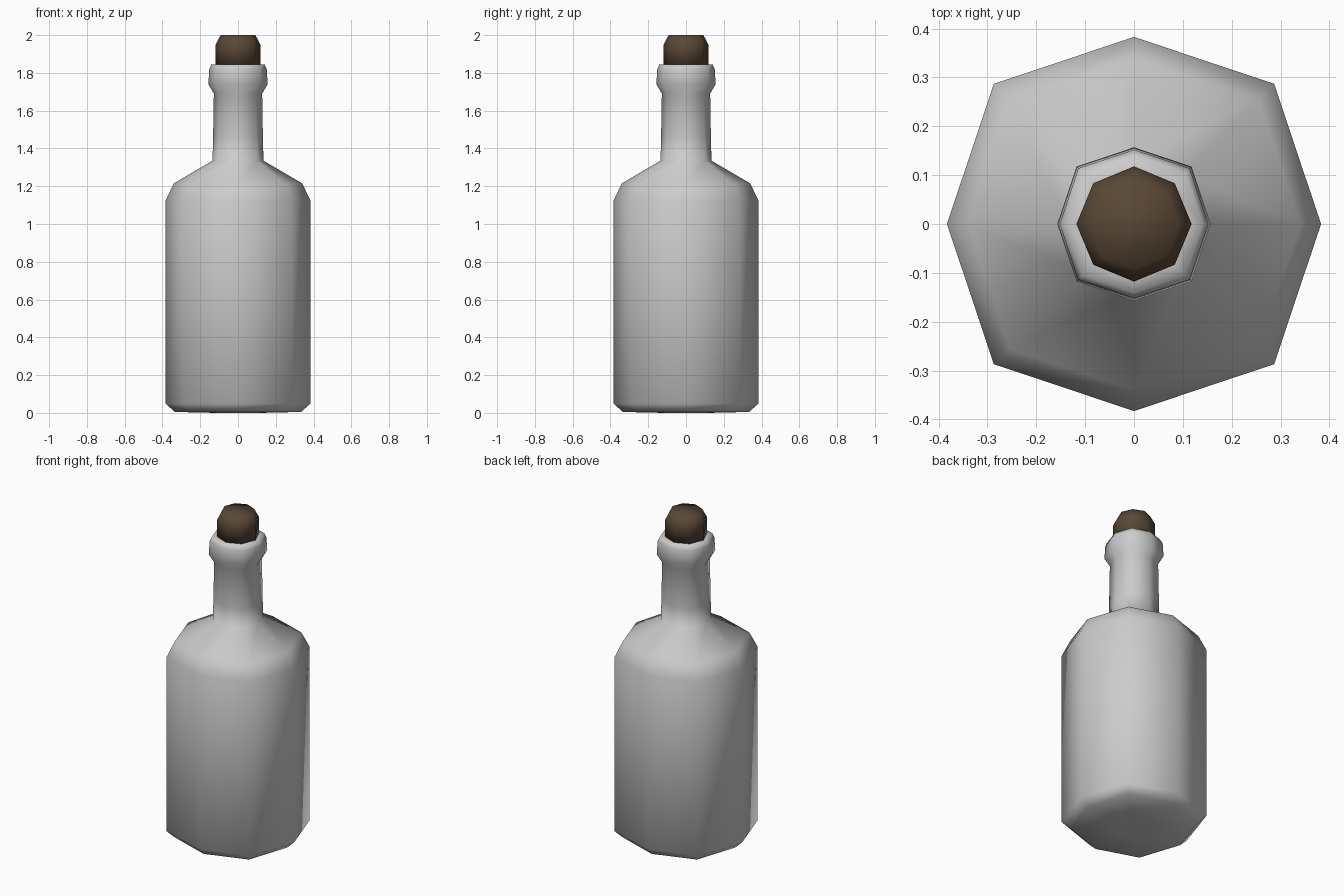
import bpy, bmesh, math

if "Cube" in bpy.data.objects:
    bpy.data.objects.remove(bpy.data.objects["Cube"])

def lathe(name, profile, diagonal):
    """Eight-sided closed solid; diagonal scales the corner vertices' radius."""
    bm = bmesh.new()
    rings = []
    for r, z in profile:
        ring = []
        for i in range(8):
            a = i * math.pi / 4
            k = r * (diagonal if i % 2 else 1)
            ring.append(bm.verts.new((k * math.cos(a), k * math.sin(a), z)))
        rings.append(ring)
    for lo, hi in zip(rings, rings[1:]):
        for i in range(8):
            j = (i + 1) % 8
            bm.faces.new((lo[i], lo[j], hi[j], hi[i]))
    bm.faces.new(rings[0][::-1])
    bm.faces.new(rings[-1])
    for f in bm.faces:
        f.smooth = True
    me = bpy.data.meshes.new(name)
    bm.to_mesh(me)
    bm.free()
    ob = bpy.data.objects.new(name, me)
    bpy.context.collection.objects.link(ob)
    return ob

# Glass body, shoulder, neck and lip
lathe("bottle", [(0.12, 0.0), (0.335, 0.005), (0.383, 0.05), (0.383, 1.125),
                 (0.34, 1.215), (0.135, 1.335), (0.132, 1.45), (0.128, 1.69),
                 (0.157, 1.74), (0.152, 1.82), (0.141, 1.845), (0.105, 1.845)], 1.06)

# Cork stopper
cork = lathe("cork", [(0.118, 1.842), (0.118, 1.95), (0.092, 2.0)], 1.0)
mat = bpy.data.materials.new("cork_brown")
mat.diffuse_color = (0.1, 0.063, 0.035, 1)
mat.use_nodes = True
mat.node_tree.nodes["Principled BSDF"].inputs["Base Color"].default_value = mat.diffuse_color
cork.data.materials.append(mat)
